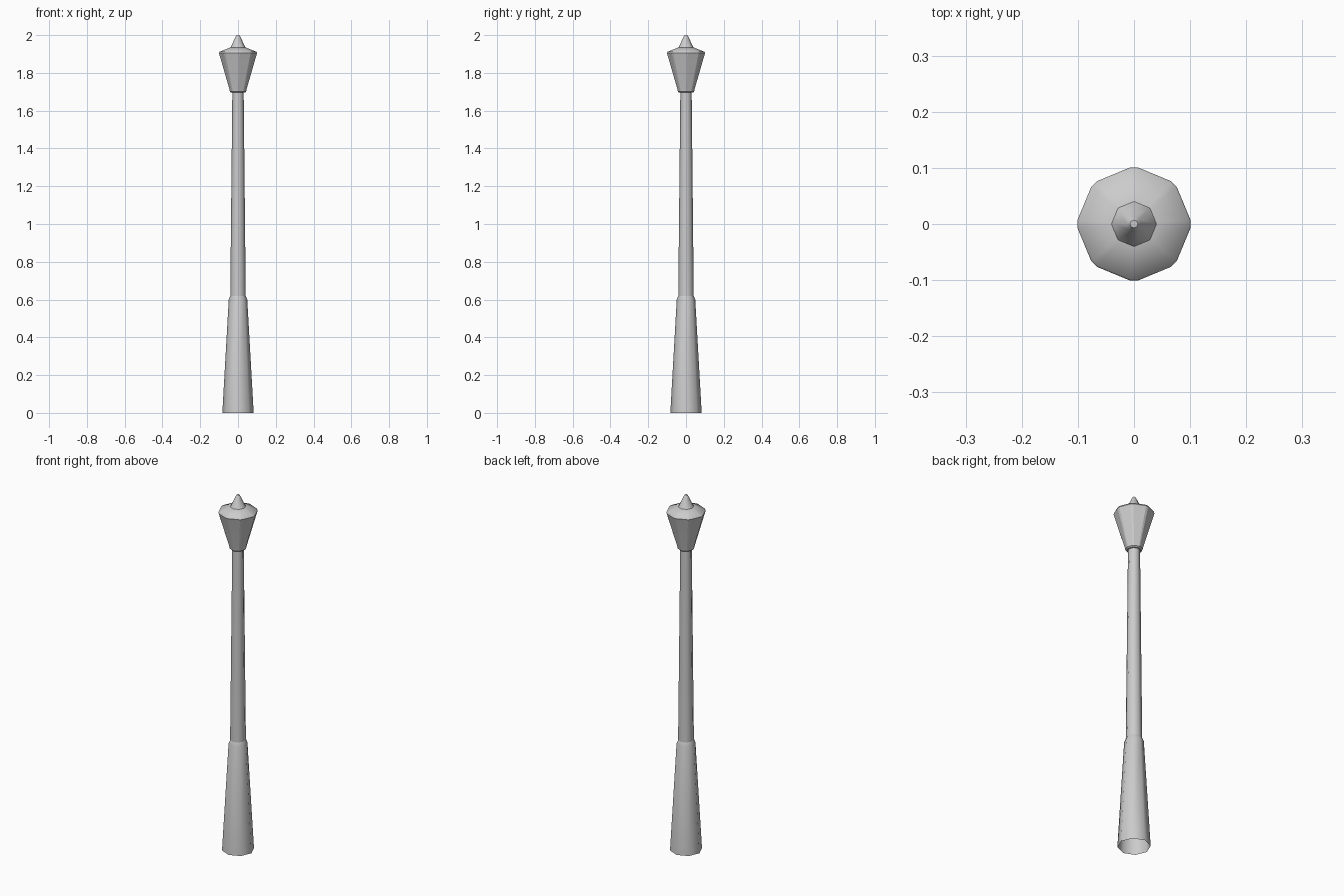
import bpy, bmesh, math

cube = bpy.data.objects.get("Cube")
if cube:
    bpy.data.objects.remove(cube, do_unlink=True)

grey = bpy.data.materials.new("light_grey_metal")
grey.use_nodes = True
COLOR = (0.6, 0.6, 0.6, 1)
grey.diffuse_color = COLOR
grey.node_tree.nodes["Principled BSDF"].inputs["Base Color"].default_value = COLOR

SIDES = 8


def lathe(name, profile, chamfer=0.0, cap_bottom=False, cap_top=False, smooth=50):
    """Eight-sided turned part from (radius, z) points; chamfer splits each corner."""
    angles = []
    for i in range(SIDES):
        a = math.tau * i / SIDES
        angles += [a - chamfer, a + chamfer] if chamfer else [a]
    bm = bmesh.new()
    rings = [[bm.verts.new((r * math.cos(a), r * math.sin(a), z)) for a in angles]
             for r, z in profile]
    n = len(angles)
    for low, high in zip(rings, rings[1:]):
        for i in range(n):
            j = (i + 1) % n
            bm.faces.new((low[i], low[j], high[j], high[i]))
    if cap_bottom:
        bm.faces.new(rings[0][::-1])
    if cap_top:
        bm.faces.new(rings[-1])
    mesh = bpy.data.meshes.new(name)
    bm.to_mesh(mesh)
    bm.free()
    mesh.materials.append(grey)
    obj = bpy.data.objects.new(name, mesh)
    bpy.context.collection.objects.link(obj)
    bpy.ops.object.select_all(action='DESELECT')
    obj.select_set(True)
    bpy.context.view_layer.objects.active = obj
    bpy.ops.object.shade_smooth_by_angle(angle=math.radians(smooth))
    return obj


# Tapered post, open underneath, with a sloped shoulder
lathe("post_base", [(0.083, 0), (0.049, 0.6), (0.041, 0.62)])
lathe("post_shaft", [(0.041, 0.62), (0.03, 1.7)])

# Faceted lantern with chamfered corners and a rounded lower lip
lathe("lantern_body", [(0.036, 1.695), (0.043, 1.701), (0.046, 1.715), (0.101, 1.905)],
      chamfer=0.07, cap_bottom=True, smooth=15)
lathe("lantern_roof", [(0.101, 1.905), (0.098, 1.912), (0.04, 1.935)],
      chamfer=0.07, cap_top=True)

# Pointed finial with a blunt tip
lathe("finial", [(0.042, 1.932), (0.036, 1.942), (0.013, 1.99), (0.007, 2.0)],
      cap_bottom=True, cap_top=True)
